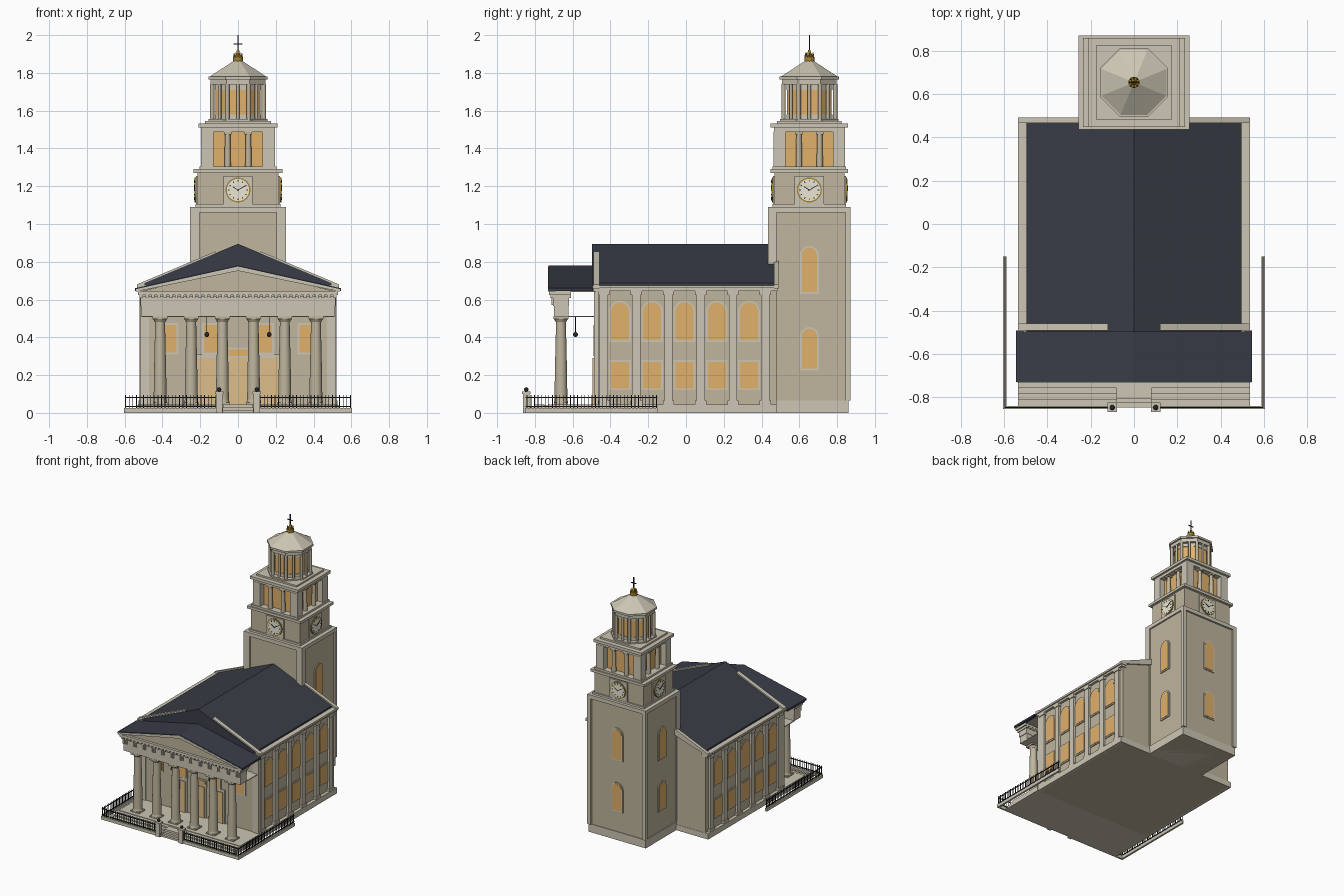
import bpy, bmesh, math
from mathutils import Matrix, Vector

if "Cube" in bpy.data.objects:
    bpy.data.objects.remove(bpy.data.objects["Cube"])

def mat(name, r, g, b):
    m = bpy.data.materials.new(name)
    m.diffuse_color = tuple((c / 255) ** 2.2 for c in (r, g, b)) + (1,)
    m.use_nodes = True
    m.node_tree.nodes["Principled BSDF"].inputs["Base Color"].default_value = m.diffuse_color
    return m

WALL = mat("wall_stone", 190, 180, 156)
TRIM = mat("trim_stone", 203, 197, 178)
SLATE = mat("slate", 60, 63, 73)
GLOW = mat("warm_glass", 224, 175, 108)
IRON = mat("iron", 45, 45, 48)
GOLD = mat("gold", 165, 130, 50)
IVORY = mat("ivory", 235, 230, 212)
DOOR = mat("door", 222, 188, 135)
I4 = Matrix.Identity(4)

class Part:
    """Collects simple solids into one named object."""
    def __init__(self, name, material):
        self.name, self.mat, self.bm = name, material, bmesh.new()

    def box(self, x0, x1, y0, y1, z0, z1, M=I4):
        T = Matrix.Translation(((x0+x1)/2, (y0+y1)/2, (z0+z1)/2))
        S = Matrix.Diagonal((abs(x1-x0), abs(y1-y0), abs(z1-z0), 1))
        bmesh.ops.create_cube(self.bm, size=1, matrix=M @ T @ S)

    def cyl(self, x, y, z0, z1, r0, r1=None, n=20, M=I4, turn=0):
        T = Matrix.Translation((x, y, (z0+z1)/2)) @ Matrix.Rotation(turn, 4, 'Z')
        bmesh.ops.create_cone(self.bm, cap_ends=True, segments=n, radius1=r0,
                              radius2=r0 if r1 is None else r1, depth=z1-z0, matrix=M @ T)

    def ball(self, x, y, z, r):
        bmesh.ops.create_uvsphere(self.bm, u_segments=12, v_segments=8, radius=r,
                                  matrix=Matrix.Translation((x, y, z)))

    def prism(self, pts, a, b, M=I4):
        """Profile in local x,z pushed along local y from a to b."""
        v0 = [self.bm.verts.new(M @ Vector((u, a, v))) for u, v in pts]
        v1 = [self.bm.verts.new(M @ Vector((u, b, v))) for u, v in pts]
        n = len(pts)
        self.bm.faces.new(v0)
        self.bm.faces.new(v1[::-1])
        for i in range(n):
            self.bm.faces.new((v0[i], v1[i], v1[(i+1) % n], v0[(i+1) % n]))

    def done(self, smooth=False):
        bmesh.ops.recalc_face_normals(self.bm, faces=self.bm.faces)
        me = bpy.data.meshes.new(self.name)
        self.bm.to_mesh(me)
        self.bm.free()
        me.materials.append(self.mat)
        ob = bpy.data.objects.new(self.name, me)
        bpy.context.collection.objects.link(ob)
        if smooth:
            bpy.ops.object.select_all(action='DESELECT')
            ob.select_set(True)
            bpy.context.view_layer.objects.active = ob
            bpy.ops.object.shade_smooth_by_angle(angle=math.radians(35))

def face(x, y, deg):
    """Local frame whose -y axis points out of a wall."""
    return Matrix.Translation((x, y, 0)) @ Matrix.Rotation(math.radians(deg), 4, 'Z')

def opening(u, w, z0, z1, arch):
    h = w / 2
    if not arch:
        return [(u-h, z0), (u+h, z0), (u+h, z1), (u-h, z1)]
    arc = [(u + h*math.cos(math.pi*i/12), z1 - h + h*math.sin(math.pi*i/12)) for i in range(13)]
    return [(u-h, z0), (u+h, z0)] + arc

glass, frames = Part("window_glass", GLOW), Part("window_frames", TRIM)
def window(M, u, w, z0, z1, arch=False):
    frames.prism(opening(u, w + .02, z0 - .01, z1 + .01, arch), -.007, .01, M)
    glass.prism(opening(u, w, z0, z1, arch), -.010, .01, M)

# Nave body, plinth and gables
p = Part("nave_walls", WALL)
p.prism([(-.505, 0), (.505, 0), (.505, .67), (0, .883), (-.505, .67)], -.48, .478)
p.done()
p = Part("nave_trim", TRIM)
p.box(-.53, .53, -.485, .48, 0, .045)
for s in (-1, 1):
    p.box(s*.48, s*.525, -.49, .485, .645, .66)
    p.box(s*.48, s*.535, -.495, .49, .66, .675)
    for i in range(6):
        y = -.435 + .171*i
        x = s*.5
        p.box(x, s*.522, y-.022, y+.022, .045, .645)
        p.box(x, s*.528, y-.03, y+.03, .045, .065)
        p.box(x, s*.528, y-.03, y+.03, .625, .65)
    p.box(s*.47, s*.52, -.487, -.46, .045, .65)
    # raking copings at both ends
    for y0, y1, xi, t in ((-.49, -.458, .12, .012), (.465, .49, .2, .012)):
        zz = lambda x: .893 - .42*x
        p.prism([(s*xi, zz(xi)-.04), (s*.535, zz(.535)-.01), (s*.535, zz(.535)+t),
                 (s*xi, zz(xi)+t)], y0, y1)
p.done()
p = Part("nave_roof", SLATE)
p.prism([(-.495, .675), (.495, .675), (.495, .687), (0, .895), (-.495, .687)], -.497, .466)
p.done()

# Nave side windows
for s in (-1, 1):
    M = face(s*.505, 0, 90*s)
    for i in range(5):
        u = s*(-.35 + .171*i)
        window(M, u, .095, .13, .27)
        window(M, u, .095, .385, .585, True)

# Front wall windows and doors
M = face(0, -.48, 0)
for u in (-.36, -.145, .145, .36):
    window(M, u, .07, .32, .465)
window(M, 0, .11, .30, .335)
doors = Part("front_doors", DOOR)
for u in (-.165, 0, .165):
    frames.prism(opening(u, .12, .045, .31, False), -.008, .01, M)
    for s in (-1, 1):
        doors.box(u + s*.002, u + s*.047, -.014, .01, .045, .29, M)
doors.done()

# Portico floor and full-width steps
p = Part("portico_steps", TRIM)
for i in range(4):
    p.box(-.535, .535, -.84 + .028*i, -.47, .01*i, .01*(i+1))
p.box(-.53, .53, -.73, -.47, .03, .045)
for i in range(3):
    p.box(-.08, .08, -.845 + .02*i, -.75, 0, .015*(i+1))
p.done()

# Portico columns
p = Part("portico_columns", WALL)
for i in range(6):
    x = -.4125 + .165*i
    p.box(x-.038, x+.038, -.7, -.624, .045, .055)
    p.cyl(x, -.662, .055, .07, .038, .034)
    p.cyl(x, -.662, .07, .2, .034, .0325, 24)
    p.cyl(x, -.662, .2, .48, .0325, .026, 24)
    p.cyl(x, -.662, .48, .497, .027, .037)
    p.box(x-.039, x+.039, -.701, -.623, .497, .51)
p.done(True)

# Portico entablature with dentils and pediment
p = Part("portico_entablature", TRIM)
p.box(-.51, .51, -.7, -.622, .51, .565)
p.box(-.515, .515, -.705, -.62, .565, .615)
p.box(-.53, .53, -.725, -.61, .625, .645)
p.box(-.51, .51, -.63, -.48, .507, .513)
for i in range(34):
    x = -.512 + i*1.024/33
    p.box(x-.009, x+.009, -.718, -.61, .608, .628)
for i in range(13):
    for d in (-.012, 0, .012):
        x = -.49 + i*.98/12 + d
        p.box(x-.004, x+.004, -.711, -.7, .57, .61)
p.done()
p = Part("pediment", WALL)
p.prism([(-.53, .64), (.53, .64), (0, .765)], -.705, -.48)
p.done()
p = Part("pediment_cornice", TRIM)
p.prism([(-.54, .642), (0, .752), (.54, .642), (.54, .655), (0, .775), (-.54, .655)], -.73, -.69)
p.done()
p = Part("portico_roof", SLATE)
p.prism([(-.545, .645), (0, .762), (.545, .645), (.545, .66), (0, .78), (-.545, .66)], -.728, -.492)
p.done()

# Hanging lamps
p = Part("portico_lamps", IRON)
for s in (-1, 1):
    p.ball(s*.165, -.585, .415, .013)
    p.cyl(s*.165, -.585, .42, .51, .0015, n=6)
p.done(True)

# Fence, curb and gate posts
p = Part("fence", IRON)
for s in (-1, 1):
    for z in (.032, .08):
        p.box(s*.11, s*.598, -.849, -.843, z, z+.005)
        p.box(s*.592, s*.598, -.846, -.15, z, z+.005)
    for i in range(26):
        p.box(s*(.12+.019*i)-.002, s*(.12+.019*i)+.002, -.848, -.844, .02, .094)
    for i in range(37):
        y = -.84 + .019*i
        p.box(s*.595-.002, s*.595+.002, y-.002, y+.002, .02, .094)
    p.ball(s*.1, -.846, .124, .012)
p.done()
p = Part("curb_and_gate_posts", TRIM)
for s in (-1, 1):
    p.box(s*.08, s*.603, -.853, -.839, 0, .025)
    p.box(s*.588, s*.603, -.853, -.15, 0, .025)
    p.box(s*.083, s*.117, -.863, -.829, 0, .1)
    p.box(s*.078, s*.122, -.868, -.824, .1, .112)
p.done()

# Tower shaft with corner piers
CY = .653
p = Part("tower_shaft", WALL)
p.box(-.243, .243, .447, .855, 0, 1.08)
p.box(-.215, .215, CY-.185, CY+.185, 1.08, 1.28)
p.done()
p = Part("tower_trim", TRIM)
p.box(-.25, .25, .46, .86, 0, .065)
p.box(-.255, .255, .435, .87, 1.06, 1.09)
for s in (-1, 1):
    p.box(s*.205, s*.255, .435, .48, .065, 1.06)
    p.box(s*.225, s*.255, .845, .87, .065, 1.06)
p.box(-.225, .225, CY-.195, CY+.195, 1.09, 1.105)
p.box(-.235, .235, CY-.205, CY+.205, 1.27, 1.29)
# belfry corner piers and cornice
p.box(-.205, .205, CY-.195, CY+.195, 1.29, 1.305)
p.box(-.195, .195, CY-.188, CY+.188, 1.487, 1.51)
p.box(-.21, .21, CY-.205, CY+.205, 1.51, 1.532)
p.box(-.175, .175, CY-.17, CY+.17, 1.532, 1.545)
for sx in (-1, 1):
    for sy in (-1, 1):
        p.box(sx*.13, sx*.195, CY+sy*.125, CY+sy*.19, 1.3, 1.49)
p.done()
p = Part("belfry_core", GLOW)
p.box(-.15, .15, CY-.145, CY+.145, 1.29, 1.5)
p.done()

# Belfry columns, shaft windows and clocks on the tower faces
cols, plate = Part("belfry_columns", WALL), Part("clock_plates", TRIM)
rim, dial, hands = Part("clock_rims", GOLD), Part("clock_dials", IVORY), Part("clock_hands", IRON)
for deg in (0, 90, 180, 270):
    side = deg % 180 == 90
    B = face(0, CY, deg)
    for u in (-.055, .055):
        cols.cyl(u, -.168, 1.305, 1.475, .017, .014, 16, B)
        cols.box(u-.02, u+.02, -.187, -.15, 1.475, 1.487, B)
    if deg:
        d = .243 if side else .855 - CY
        W = B @ Matrix.Translation((0, -d, 0))
        window(W, 0, .08, .235, .445, True)
        window(W, 0, .08, .64, .875, True)
    d = .215 if side else .185
    C = B @ Matrix.Translation((0, -d, 1.18))
    plate.box(-.078, .078, -.008, .01, -.075, .075, C)
    R = C @ Matrix.Rotation(math.pi/2, 4, 'X')
    rim.cyl(0, 0, 0, .014, .066, n=32, M=R)
    dial.cyl(0, 0, 0, .016, .059, n=32, M=R)
    for k in range(12):
        hands.box(-.002, .002, -.018, -.01, .044, .054, C @ Matrix.Rotation(k*math.pi/6, 4, 'Y'))
    for a, L in ((-58, .032), (60, .046)):
        hands.box(-.002, .002, -.019, -.01, -.006, L, C @ Matrix.Rotation(math.radians(a), 4, 'Y'))
cols.done(True)
for q in (plate, rim, dial, hands, glass, frames):
    q.done()

# Octagonal lantern
E, K = math.pi/8, 1/math.cos(math.pi/8)
p = Part("lantern_glass", GLOW)
p.cyl(0, CY, 1.575, 1.715, .118*K, n=8, turn=E)
p.done()
p = Part("lantern_trim", TRIM)
for z0, z1, r in ((1.54, 1.555, .155), (1.555, 1.58, .122), (1.71, 1.74, .122), (1.738, 1.765, .145), (1.765, 1.78, .157)):
    p.cyl(0, CY, z0, z1, r*K, n=8, turn=E)
p.cyl(0, CY, 1.78, 1.865, .15*K, .022, 8, turn=E)
p.done()
p = Part("lantern_columns", WALL)
for k in range(8):
    for o in (0, E):
        a, r = E + k*math.pi/4 + o, (.148 if o == 0 else .138)
        p.cyl(r*math.cos(a), CY + r*math.sin(a), 1.553, 1.74, .0115 if o == 0 else .009, n=12)
p.done(True)

# Finial crown and cross
p = Part("finial", GOLD)
p.cyl(0, CY, 1.86, 1.885, .026, n=16)
p.cyl(0, CY, 1.885, 1.92, .014, .006, 12)
for k in range(8):
    a = k*math.pi/4
    p.cyl(.021*math.cos(a), CY + .021*math.sin(a), 1.885, 1.908, .005, .001, 6)
p.done()
p = Part("cross", IRON)
p.box(-.003, .003, CY-.003, CY+.003, 1.91, 2.0)
p.box(-.023, .023, CY-.003, CY+.003, 1.95, 1.956)
p.done()
